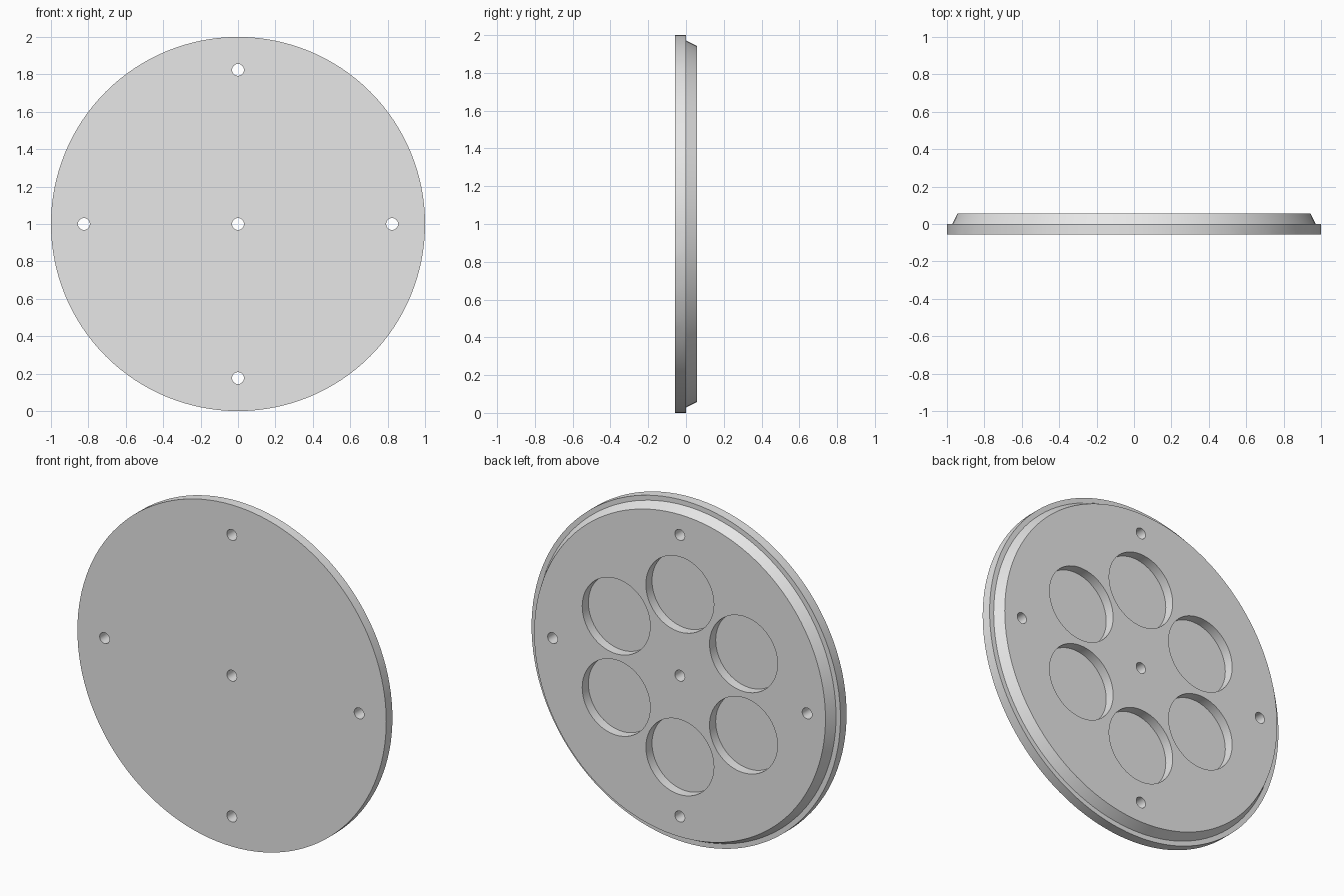
import bpy, math
from mathutils import Matrix, Vector

default = bpy.data.objects.get("Cube")
if default:
    bpy.data.objects.remove(default, do_unlink=True)

HALF = 0.057          # half the plate thickness
BORE_R, BORE_RING = 0.032, 0.824
POCKET_R, POCKET_RING = 0.22, 0.476

grey = bpy.data.materials.new("plain_grey")
grey.use_nodes = True
grey.diffuse_color = (0.8, 0.8, 0.8, 1)
grey.node_tree.nodes["Principled BSDF"].inputs["Base Color"].default_value = (0.8, 0.8, 0.8, 1)


def cylinder(name, radius, y0, y1, x=0, z=1, sides=64, end_radius=None):
    """Round part along y, from y0 to y1, optionally tapered."""
    bpy.ops.mesh.primitive_cone_add(
        vertices=sides, radius1=radius, radius2=end_radius or radius,
        depth=y1 - y0, location=(x, (y0 + y1) / 2, z),
        rotation=(-math.pi / 2, 0, 0))
    obj = bpy.context.object
    obj.name = name
    obj.data.materials.append(grey)
    return obj


def apply_boolean(target, cutter, operation):
    mod = target.modifiers.new(operation.lower(), "BOOLEAN")
    mod.object, mod.operation, mod.solver = cutter, operation, "EXACT"
    bpy.context.view_layer.objects.active = target
    bpy.ops.object.modifier_apply(modifier=mod.name)
    bpy.data.objects.remove(cutter, do_unlink=True)


# Plate: a straight rim with its back edge chamfered
plate = cylinder("round_plate", 1, -HALF, HALF, sides=128)
bpy.ops.object.transform_apply(location=True, rotation=True, scale=True)
for v in plate.data.vertices:
    if v.co.y > 0:
        v.co.x *= 1 - HALF
        v.co.z = 1 + (v.co.z - 1) * (1 - HALF)
rim = cylinder("rim_band", 1, -HALF, 0, sides=128)
apply_boolean(plate, rim, "UNION")

# Through bores: one in the centre and four near the rim
bores = [(0, 0)] + [(BORE_RING * math.cos(i * math.pi / 2),
                     BORE_RING * math.sin(i * math.pi / 2)) for i in range(4)]
for x, z in bores:
    cutter = cylinder("bore_cutter", BORE_R, -0.2, 0.2, x, 1 + z, sides=32)
    apply_boolean(plate, cutter, "DIFFERENCE")

# Six blind round pockets in the back, half the plate deep
for i in range(6):
    a = math.radians(30 + 60 * i)
    cutter = cylinder("pocket_cutter", POCKET_R, 0, 0.2,
                      POCKET_RING * math.cos(a), 1 + POCKET_RING * math.sin(a))
    apply_boolean(plate, cutter, "DIFFERENCE")

bpy.ops.object.select_all(action="DESELECT")
plate.select_set(True)
bpy.context.view_layer.objects.active = plate
bpy.ops.object.shade_smooth_by_angle(angle=math.radians(30))
